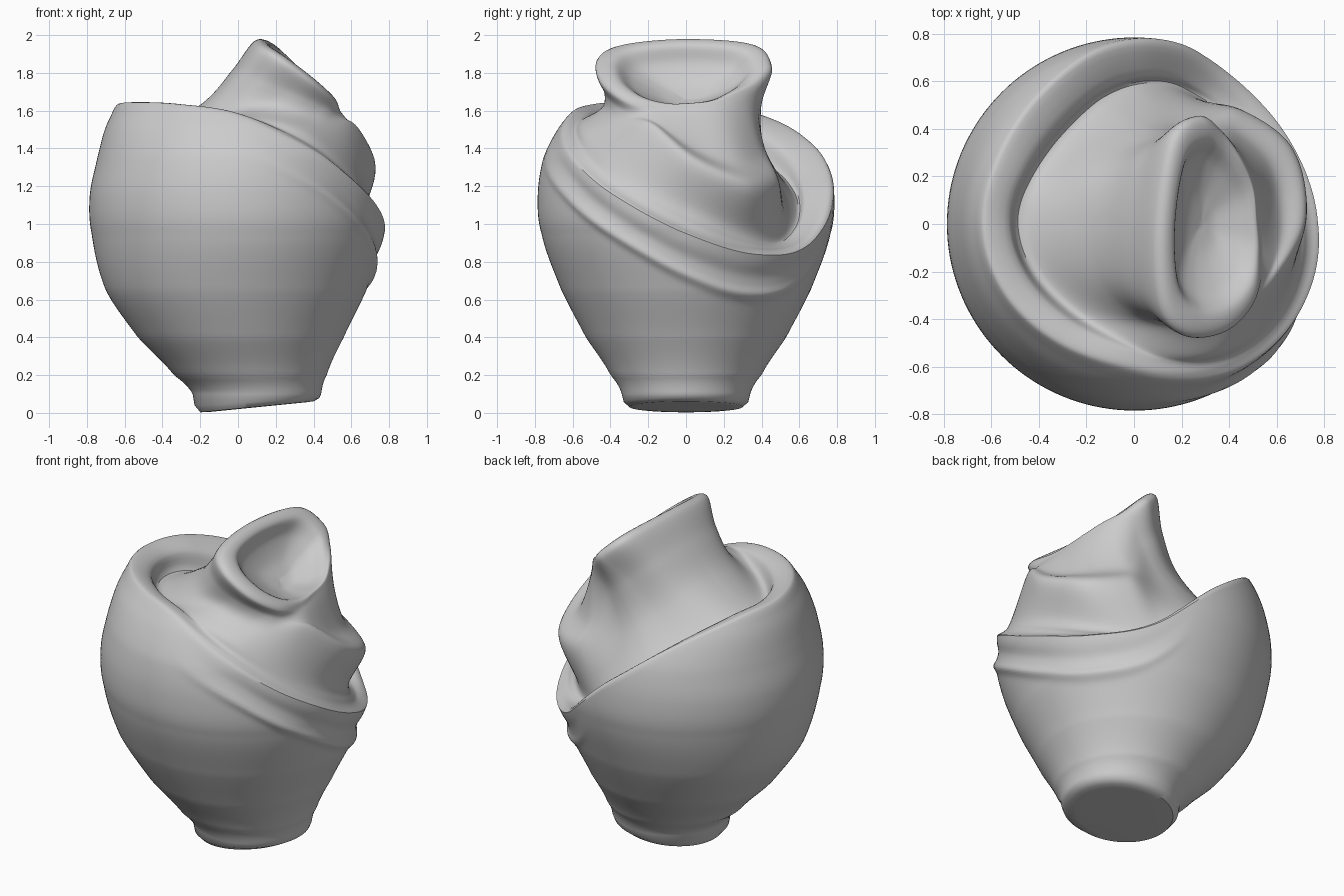
import bpy, bmesh
from math import sin, cos, pi, exp, radians
from mathutils import Vector

if "Cube" in bpy.data.objects:
    bpy.data.objects.remove(bpy.data.objects["Cube"])

N = 144


def cat(p0, p1, p2, p3, t):
    return 0.5 * (2 * p1 + (p2 - p0) * t + (2 * p0 - 5 * p1 + 4 * p2 - p3) * t * t
                  + (3 * p1 - p0 - 3 * p2 + p3) * t ** 3)


def periodic(vals, a):
    """Smooth closed interpolation of values evenly spaced round the circle."""
    n = len(vals)
    s = (a / (2 * pi) * n) % n
    i = int(s)
    return cat(*[vals[(i + k) % n] for k in (-1, 0, 1, 2)], s - i)


# Body profile: height, (left x, right x, half depth)
PROFILE = [(.1, (-.24, .44, .34)), (.2, (-.34, .47, .40)), (.4, (-.53, .56, .53)),
           (.65, (-.70, .68, .66)), (.95, (-.775, .775, .765)), (1.15, (-.785, .79, .785)),
           (1.35, (-.745, .76, .755)), (1.5, (-.705, .71, .68)), (1.66, (-.64, .64, .57))]
# Spiral rim height, every 30 degrees from +x
RIM = [.95, .84, .89, 1.21, 1.46, 1.58, 1.61, 1.62, 1.61, 1.56, 1.40, 1.16]
# Slanted mouth lip, every 30 degrees
MOUTH = [Vector(p) for p in (
    (.53, .02, 1.60), (.51, .17, 1.62), (.45, .29, 1.67), (.36, .40, 1.74),
    (.27, .455, 1.83), (.15, .36, 1.94), (.09, 0, 1.97), (.11, -.34, 1.94),
    (.22, -.47, 1.87), (.39, -.45, 1.75), (.51, -.32, 1.65), (.54, -.14, 1.60))]
# Middle wrap edge between mouth and rim, from -60 to 90 degrees every 30
WRAP = [Vector(p) for p in (
    (.47, -.42, 1.60), (.61, -.23, 1.53), (.725, .03, 1.33),
    (.66, .33, 1.20), (.40, .50, 1.22), (.15, .50, 1.35))]


def body(a, z, shrink=0.0):
    """Point on the body wall at angle a and height z."""
    z0 = min(max(z, .1), 1.66)
    i = min(max(k for k, p in enumerate(PROFILE) if p[0] <= z0), len(PROFILE) - 2)
    v = [Vector(PROFILE[min(max(i + k, 0), len(PROFILE) - 1)][1]) for k in (-1, 0, 1, 2)]
    l, r, d = cat(*v, (z0 - PROFILE[i][0]) / (PROFILE[i + 1][0] - PROFILE[i][0]))
    return Vector(((l + r) / 2 + ((r - l) / 2 - shrink) * cos(a), (d - shrink) * sin(a), z))


def wall(a, u):
    """Outer wall with the second, lower spiral ridge on the right side."""
    h = periodic(RIM, a)
    z = .1 + (h - .1) * u
    deg = (a * 180 / pi + 90) % 360 - 90
    fade = max(0, min(1, (deg + 85) / 40)) * max(0, min(1, (75 - deg) / 35))
    hb = h - .17 - .05 * cos(a)
    bump = .018 * exp(-((z - hb) / .03) ** 2) - .014 * exp(-((z - hb - .1) / .05) ** 2)
    return body(a, z, -bump * fade)


def smooth(t):
    t = max(0, min(1, t))
    return t * t * (3 - 2 * t)


def section(a):
    """Control points from the rim over the lip, groove and neck into the mouth."""
    h = periodic(RIM, a)
    k = (1 - cos(a)) / 2
    left = smooth(k)
    back = max(0, sin(a)) ** 2
    front = max(0, -sin(a))
    mouth = periodic(MOUTH, a)
    rim = body(a, h)
    crest = body(a, h, .035)
    crest.z = h + .025
    inner = body(a, h, .06 + .07 * left + .06 * back)
    inner.z = h + .06 - .08 * left - .03 * back
    groove = body(a, h, .09 + .10 * left + .07 * back)
    groove.z = h + .15 - .28 * left - .07 * back
    # neck, pulled in on the left, stepped by the wrap on the right
    pull = .03 + .12 * left ** .6

    def neck(t):
        p = mouth.lerp(groove, t)
        b = 4 * t * (1 - t)
        p.x += (.15 - p.x) * pull * b * (1 - .5 * front)
        p.y *= 1 - (pull + .05) * b * (1 - .45 * front)
        p.z -= .04 * left * b
        return p
    low, high = neck(.6), neck(.25)
    deg = (a * 180 / pi + 90) % 360 - 90
    w = smooth((deg + 65) / 45) * smooth((90 - deg) / 35)
    if w > 0:
        s = max(0, (deg + 60) / 30)
        i = min(int(s), 4)
        e = cat(*[WRAP[min(max(i + q, 0), 5)] for q in (-1, 0, 1, 2)], s - i)
        low = low.lerp(e, w)
        shelf = e.lerp(mouth, .45)
        step = smooth((deg + 35) / 50)
        shelf.x -= .03 * step
        shelf.z -= .04 * step
        high = high.lerp(shelf, w)
    c, n = Vector((.36, .0, 1.74)), Vector((.68, 0, .73))
    lip_in = mouth.lerp(c, .2) + n * (.015 + .02 * left)
    dish = [mouth.lerp(c, t) - n * d for t, d in ((.4, .04), (.7, .095), (.97, .11))]
    return [wall(a, .97), rim, crest, inner, groove, low, high, mouth, lip_in] + dish


# Build all rings bottom to top
rings = []
angles = [2 * pi * i / N for i in range(N)]


def foot(a, s, drop):
    p = body(a, .1)
    p.x, p.y = .1 + (p.x - .1) * s, p.y * s
    p.z = .1 - drop * (.1 - max(0, .1 * (p.x + .2)))
    return p


for s, d in ((.3, 1), (.75, 1), (.88, .97), (.97, .6)):
    rings.append([foot(a, s, d) for a in angles])
ROWS = 64
for j in range(ROWS):
    rings.append([wall(a, j / ROWS) for a in angles])
secs = [section(a) for a in angles]
steps = [0, 4, 4, 6, 8, 10, 10, 6, 6, 6, 6]
M = len(secs[0])
for i in range(1, M - 1):
    for j in range(steps[i]):
        rings.append([cat(s[i - 1], s[i], s[i + 1], s[min(i + 2, M - 1)], j / steps[i])
                      for s in secs])
rings.append([s[-1] for s in secs])

# Vessel skin
bm = bmesh.new()
vr = [[bm.verts.new(p) for p in r] for r in rings]
for r0, r1 in zip(vr, vr[1:]):
    for i in range(N):
        k = (i + 1) % N
        bm.faces.new((r0[i], r0[k], r1[k], r1[i]))
bm.faces.new(vr[0][::-1])
bm.faces.new(vr[-1])
bmesh.ops.recalc_face_normals(bm, faces=bm.faces)
me = bpy.data.meshes.new("spiral_vase")
bm.to_mesh(me)
bm.free()
vase = bpy.data.objects.new("spiral_vase", me)
bpy.context.collection.objects.link(vase)
bpy.context.view_layer.objects.active = vase
vase.select_set(True)
bpy.ops.object.shade_smooth_by_angle(angle=radians(40))
